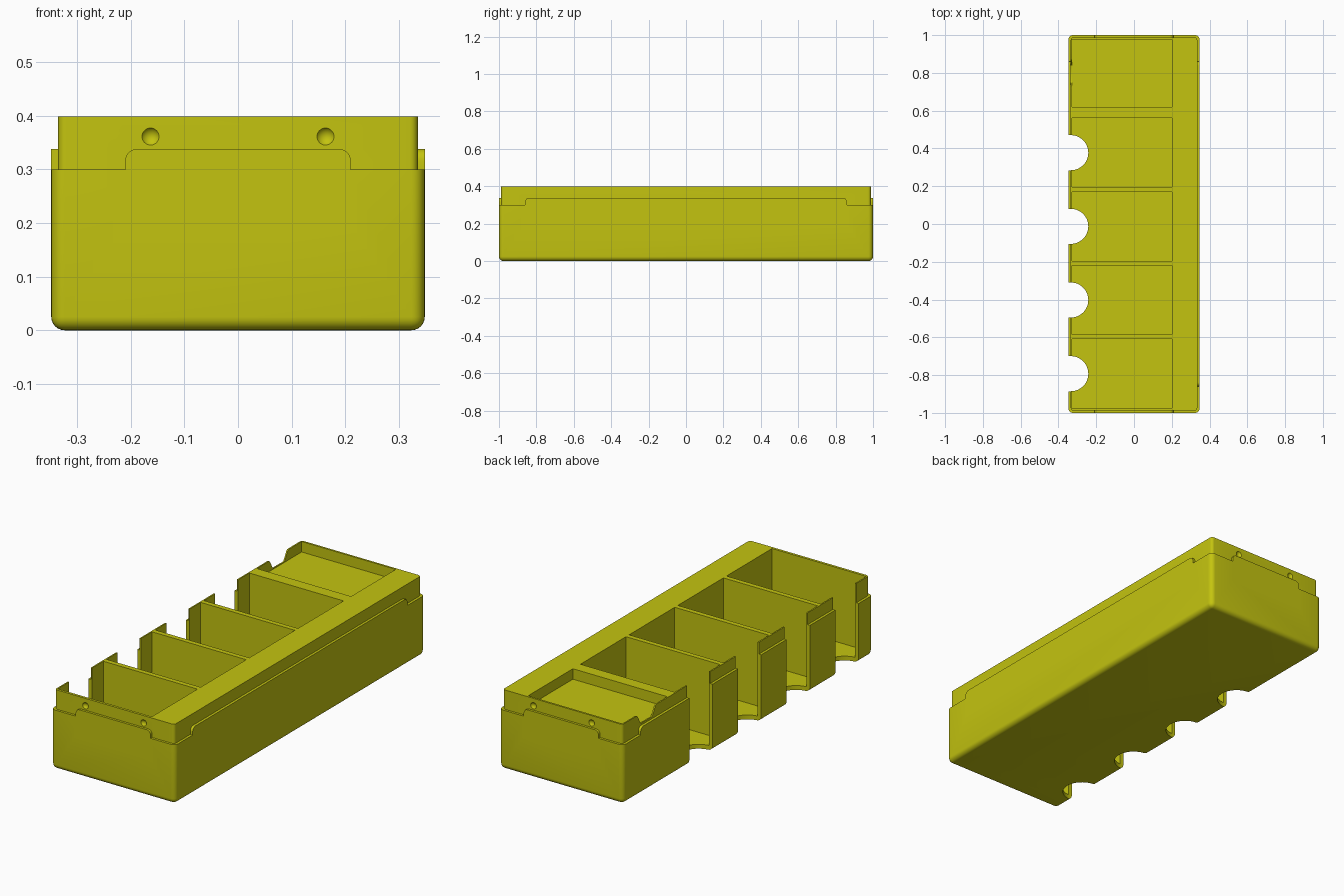
import bpy, bmesh, math
from mathutils import Vector

if "Cube" in bpy.data.objects:
    bpy.data.objects.remove(bpy.data.objects["Cube"])

yellow = bpy.data.materials.new("olive yellow")
yellow.diffuse_color = (0.55, 0.55, 0.005, 1)
yellow.use_nodes = True
yellow.node_tree.nodes["Principled BSDF"].inputs["Base Color"].default_value = yellow.diffuse_color


def make(name, bm):
    bmesh.ops.recalc_face_normals(bm, faces=bm.faces)
    mesh = bpy.data.meshes.new(name)
    bm.to_mesh(mesh)
    bm.free()
    mesh.materials.append(yellow)
    ob = bpy.data.objects.new(name, mesh)
    bpy.context.collection.objects.link(ob)
    return ob


def box(name, x0, x1, y0, y1, z0, z1, side_r=0.0, round_bottom=False):
    """Box with optionally rounded upright and bottom edges."""
    bm = bmesh.new()
    bmesh.ops.create_cube(bm, size=1)
    for v in bm.verts:
        v.co = Vector(((x0 + x1) / 2 + v.co.x * (x1 - x0),
                       (y0 + y1) / 2 + v.co.y * (y1 - y0),
                       (z0 + z1) / 2 + v.co.z * (z1 - z0)))
    if side_r:
        def chosen(e):
            a, b = e.verts
            upright = abs(a.co.z - b.co.z) > 1e-4
            return upright or (round_bottom and max(a.co.z, b.co.z) < z0 + 1e-4)
        bmesh.ops.bevel(bm, geom=[e for e in bm.edges if chosen(e)], offset=side_r,
                        segments=6, profile=0.5, affect='EDGES')
    return make(name, bm)


def prism(name, pts, axis, a, b):
    """Extrude a 2D profile along an axis from a to b."""
    def place(p, q, t):
        return {'x': (t, p, q), 'y': (p, t, q), 'z': (p, q, t)}[axis]
    bm = bmesh.new()
    lo = [bm.verts.new(place(p, q, a)) for p, q in pts]
    hi = [bm.verts.new(place(p, q, b)) for p, q in pts]
    bm.faces.new(lo)
    bm.faces.new(hi)
    n = len(pts)
    for i in range(n):
        j = (i + 1) % n
        bm.faces.new((lo[i], lo[j], hi[j], hi[i]))
    return make(name, bm)


def ball(name, centre, r):
    bm = bmesh.new()
    bmesh.ops.create_uvsphere(bm, u_segments=24, v_segments=16, radius=r)
    bmesh.ops.translate(bm, verts=bm.verts, vec=centre)
    return make(name, bm)


def combine(target, tool, operation):
    mod = target.modifiers.new(operation.title(), 'BOOLEAN')
    mod.operation, mod.solver, mod.object = operation, 'EXACT', tool
    bpy.context.view_layer.objects.active = target
    bpy.ops.object.modifier_apply(modifier=mod.name)
    bpy.data.objects.remove(tool)


def tab_profile(half, z0, z1, r=0.022, n=6):
    """Upright panel with rounded upper corners."""
    right = [(half - r + r * math.cos(t), z1 - r + r * math.sin(t))
             for t in (math.pi / 2 * i / n for i in range(n + 1))]
    left = [(-p, q) for p, q in reversed(right)]
    return [(half, z0)] + right + left + [(-half, z0)]


# Outer shell with a step all round
tray = box("storage_tray", -0.348, 0.348, -1, 1, 0, 0.30, 0.025, True)
# Raised lip tabs: one bar runs lengthwise, the other crosswise
combine(tray, prism("end_tabs", tab_profile(0.21, 0.2, 0.338), 'y', -1, 1), 'UNION')
combine(tray, prism("side_tabs", tab_profile(0.86, 0.2, 0.338), 'x', -0.348, 0.348), 'UNION')
# Inset upper rim
combine(tray, box("upper_rim", -0.335, 0.335, -0.988, 0.988, 0.15, 0.398, 0.015), 'UNION')

# Four deep compartments, each with a finger slot through wall and floor
for i in range(4):
    cy = 0.3775 - 0.39 * i
    combine(tray, box("compartment", -0.328, 0.20, cy - 0.1825, cy + 0.1825, 0.022, 0.5), 'DIFFERENCE')
    r, cx = 0.093, -0.335
    arc = [(cx + r * math.cos(t), cy + r * math.sin(t))
           for t in (-math.pi / 2 + math.pi * k / 24 for k in range(25))]
    slot = [(-0.4, cy - r)] + arc + [(-0.4, cy + r)]
    combine(tray, prism("finger_slot", slot, 'z', -0.1, 0.5), 'DIFFERENCE')

# Shallow compartment with a softly curved notch in its outer wall
combine(tray, box("shallow_compartment", -0.328, 0.20, 0.62, 0.978, 0.345, 0.5), 'DIFFERENCE')
ramp = [(0.04 + 0.04 * k / 8, 0.348 + 0.05 * (1 - math.cos(math.pi * k / 8)) / 2) for k in range(9)]
notch = ([(0.795 + p, q) for p, q in ramp] + [(0.875, 0.45), (0.715, 0.45)]
         + [(0.795 - p, q) for p, q in reversed(ramp)])
combine(tray, prism("thumb_notch", notch, 'x', -0.4, -0.31), 'DIFFERENCE')

# Round snap dimples on both ends
for sx in (-1, 1):
    for sy in (-1, 1):
        combine(tray, ball("dimple", (sx * 0.163, sy * 0.9977, 0.361), 0.0187), 'DIFFERENCE')

# Smooth rounded edges, crisp corners
bpy.ops.object.select_all(action='DESELECT')
tray.select_set(True)
bpy.context.view_layer.objects.active = tray
bpy.ops.object.shade_smooth_by_angle(angle=math.radians(30))
